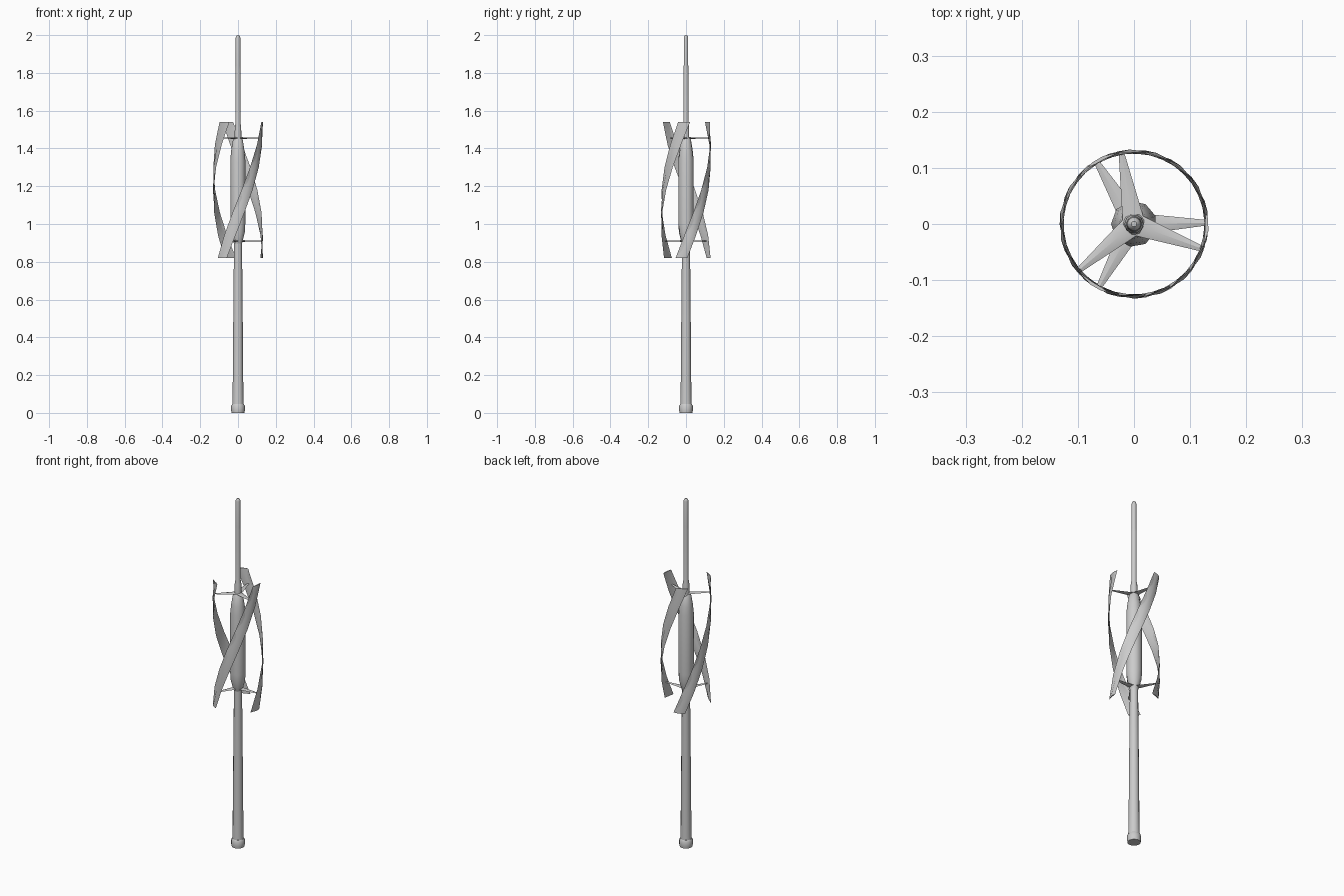
import bpy, bmesh
from math import sin, cos, pi, radians

if "Cube" in bpy.data.objects:
    bpy.data.objects.remove(bpy.data.objects["Cube"])


def finish(name, bm, angle=40):
    bmesh.ops.recalc_face_normals(bm, faces=bm.faces)
    me = bpy.data.meshes.new(name)
    bm.to_mesh(me)
    bm.free()
    ob = bpy.data.objects.new(name, me)
    bpy.context.collection.objects.link(ob)
    bpy.ops.object.select_all(action='DESELECT')
    ob.select_set(True)
    bpy.context.view_layer.objects.active = ob
    bpy.ops.object.shade_smooth_by_angle(angle=radians(angle))
    return ob


def loft(name, rings, angle=40):
    """Skin a list of closed point rings and cap both ends."""
    bm = bmesh.new()
    vs = [[bm.verts.new(p) for p in ring] for ring in rings]
    n = len(vs[0])
    for a, b in zip(vs, vs[1:]):
        for i in range(n):
            j = (i + 1) % n
            bm.faces.new((a[i], a[j], b[j], b[i]))
    bm.faces.new(vs[0])
    bm.faces.new(vs[-1])
    return finish(name, bm, angle)


def lathe(name, profile, sides, start=0.0):
    return loft(name, [[(r * cos(start + 2 * pi * i / sides),
                         r * sin(start + 2 * pi * i / sides), z)
                        for i in range(sides)] for r, z in profile])


def polar(r, deg, z):
    return (r * cos(radians(deg)), r * sin(radians(deg)), z)


# Pole with base collar
lathe("base_collar", [(0.034, 0), (0.036, 0.012), (0.036, 0.038), (0.031, 0.046)], 12)
lathe("lower_pole", [(0.030, 0.04), (0.028, 0.14), (0.025, 0.5), (0.021, 0.92)], 12)

# Generator housing
lathe("hub_housing", [(0.021, 0.895), (0.027, 0.912), (0.038, 0.955), (0.041, 1.0),
                      (0.041, 1.34), (0.036, 1.39), (0.027, 1.445), (0.017, 1.46)], 9, pi)

# Upper mast with rounded tip
lathe("upper_mast", [(0.018, 1.44), (0.017, 1.51), (0.014, 1.53), (0.014, 1.82),
                     (0.0125, 1.84), (0.0125, 1.985), (0.010, 1.995), (0.005, 2.0)], 10)

# Helical blades and their tapered arms
Z0, Z1, A0, A1, STEPS = 0.82, 1.54, 229.0, 355.5, 6
for k in range(3):
    turn = 120 * k
    rings = []
    for s in range(STEPS + 1):
        t = s / STEPS
        z, a = Z0 + (Z1 - Z0) * t, A0 + (A1 - A0) * t + turn
        rings.append([polar(0.1305, a - 14, z), polar(0.133, a - 1, z),
                      polar(0.1325, a + 8, z), polar(0.1305, a + 14, z),
                      polar(0.127, a + 8, z), polar(0.127, a - 1, z)])
    loft(f"blade_{k + 1}", rings, 30)
    for label, z, deg in (("lower", 0.91, 241), ("upper", 1.455, 340)):
        a = radians(deg + turn)
        sections = []
        for r, w, h in ((0.008, 0.019, 0.005), (0.035, 0.016, 0.004), (0.129, 0.005, 0.002)):
            sections.append([(r * cos(a) - v * sin(a), r * sin(a) + v * cos(a), z + dz)
                             for v, dz in ((-w, 0), (0, -h), (w, 0), (0, h))])
        loft(f"{label}_arm_{k + 1}", sections, 30)
